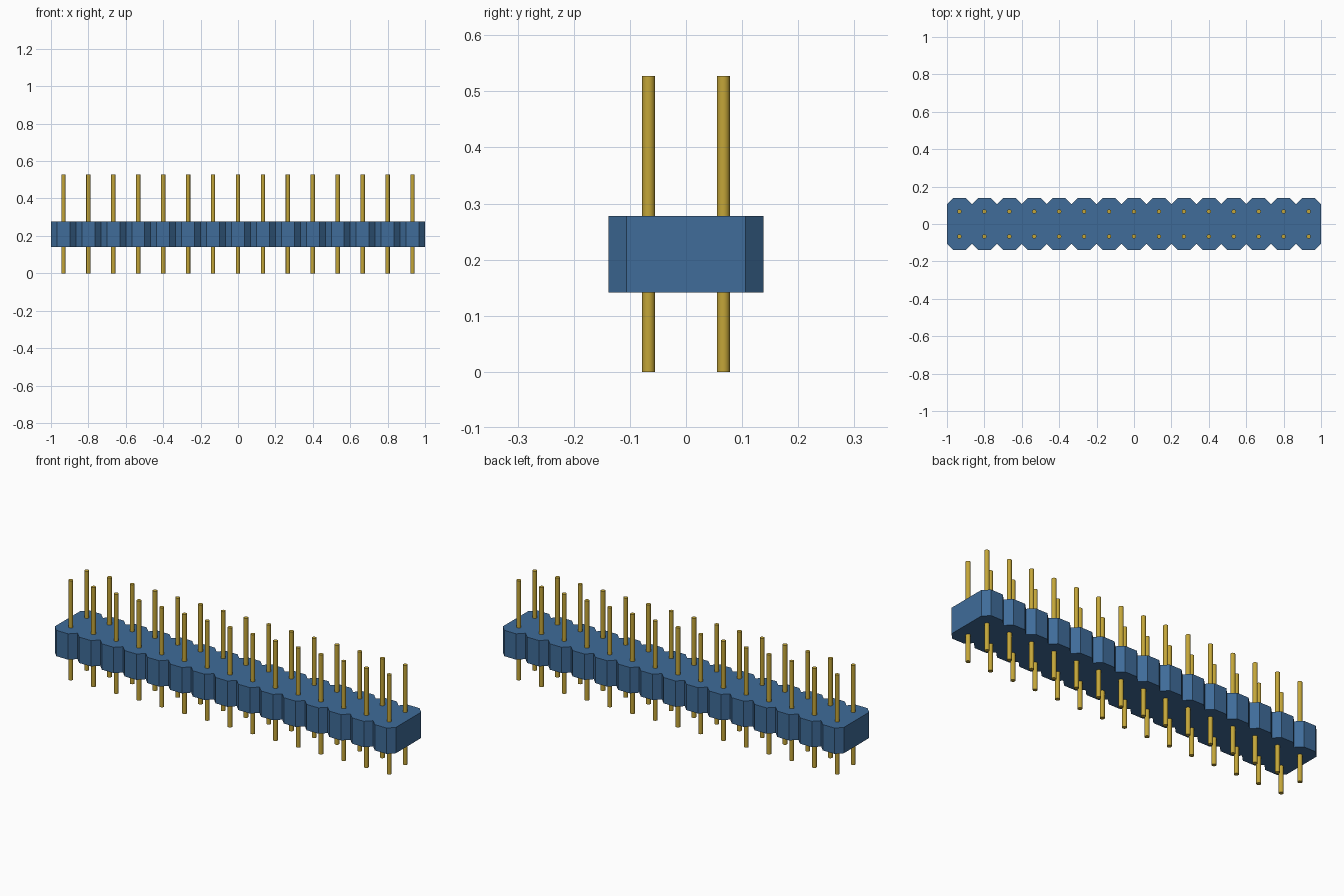
import bpy, bmesh, math

if "Cube" in bpy.data.objects:
    bpy.data.objects.remove(bpy.data.objects["Cube"])

COUNT = 15
PITCH = 2 / COUNT
CHAMFER = 0.032
HALF_DEPTH = 0.138
BODY_BOTTOM, BODY_TOP = 0.141, 0.278
PIN_RADIUS, PIN_HEIGHT = 0.0115, 0.527


def material(name, colour):
    m = bpy.data.materials.new(name)
    m.use_nodes = True
    m.diffuse_color = (*colour, 1)
    m.node_tree.nodes["Principled BSDF"].inputs["Base Color"].default_value = (*colour, 1)
    return m


blue = material("blue plastic", (0.05, 0.15, 0.32))
gold = material("gold metal", (0.55, 0.38, 0.04))


def add_object(name, bm, mat):
    mesh = bpy.data.meshes.new(name)
    bmesh.ops.recalc_face_normals(bm, faces=bm.faces)
    bm.to_mesh(mesh)
    bm.free()
    mesh.materials.append(mat)
    obj = bpy.data.objects.new(name, mesh)
    bpy.context.collection.objects.link(obj)
    return obj


# Housing: notched outline along one side, turned half round for the other
side = []
for i in range(COUNT):
    x0, x1 = -1 + i * PITCH, -1 + (i + 1) * PITCH
    side += [(x0, CHAMFER - HALF_DEPTH), (x0 + CHAMFER, -HALF_DEPTH), (x1 - CHAMFER, -HALF_DEPTH)]
side.append((1, CHAMFER - HALF_DEPTH))
outline = side + [(-x, -y) for x, y in side]

bm = bmesh.new()
base = bm.faces.new([bm.verts.new((x, y, BODY_BOTTOM)) for x, y in outline])
top = bmesh.ops.extrude_face_region(bm, geom=[base], use_keep_orig=True)
bmesh.ops.translate(bm, vec=(0, 0, BODY_TOP - BODY_BOTTOM),
                    verts=[v for v in top["geom"] if isinstance(v, bmesh.types.BMVert)])
add_object("housing", bm, blue)


# Pins: two rows of straight round posts through the housing
def pin_row(name, y):
    bm = bmesh.new()
    for i in range(COUNT):
        made = bmesh.ops.create_cone(bm, cap_ends=True, segments=20, radius1=PIN_RADIUS,
                                     radius2=PIN_RADIUS, depth=PIN_HEIGHT)
        bmesh.ops.translate(bm, verts=made["verts"],
                            vec=(-1 + (i + 0.5) * PITCH, y, PIN_HEIGHT / 2))
    obj = add_object(name, bm, gold)
    bpy.ops.object.select_all(action="DESELECT")
    obj.select_set(True)
    bpy.context.view_layer.objects.active = obj
    bpy.ops.object.shade_smooth_by_angle(angle=math.radians(40))


pin_row("front_pins", -PITCH / 2)
pin_row("back_pins", PITCH / 2)
